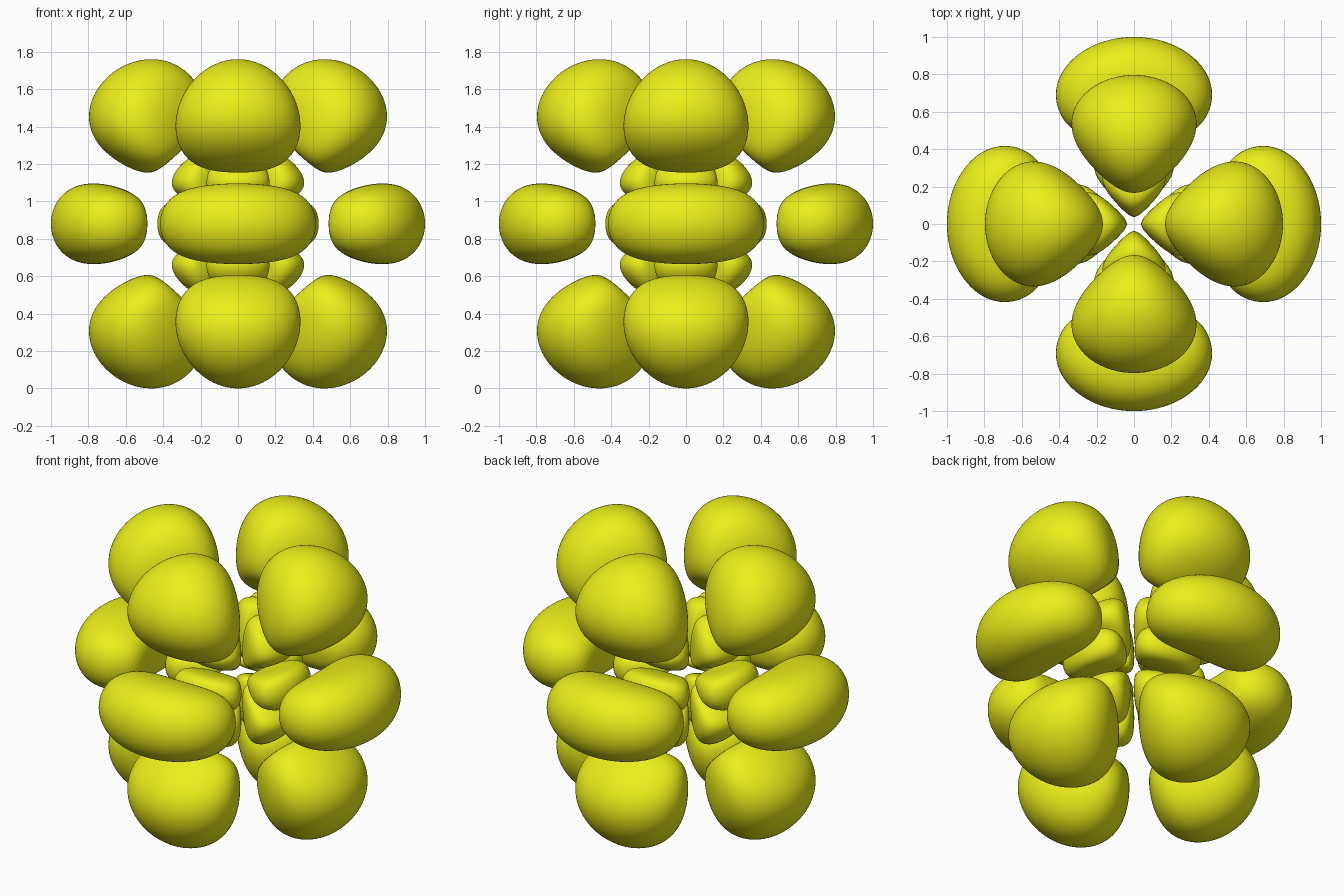
import bpy, bmesh, math
from mathutils import Vector

if "Cube" in bpy.data.objects:
    bpy.data.objects.remove(bpy.data.objects["Cube"])

SCALE = 1 / 21.47      # radial units to model units
LEVEL = 53.0           # surface level of the wave function
CENTRE_Z = 0.88

mat = bpy.data.materials.new("yellow")
mat.diffuse_color = (0.84, 0.86, 0.01, 1)
mat.use_nodes = True
mat.node_tree.nodes["Principled BSDF"].inputs["Base Color"].default_value = mat.diffuse_color


def field(p):
    """Absolute amplitude: two radial shells, three bands of four lobes."""
    r2 = p.length_squared
    r = math.sqrt(r2)
    return abs((p.x * p.x - p.y * p.y) * (7 * p.z * p.z - r2)
               * (10 - r) * math.exp(-r / 2))


def surface_distance(start, direction):
    """March out from a lobe's peak, then bisect to the surface."""
    step, a = 0.25, 0.0
    while field(start + direction * (a + step)) > LEVEL:
        a += step
    b = a + step
    for _ in range(16):
        m = (a + b) / 2
        if field(start + direction * m) > LEVEL:
            a = m
        else:
            b = m
    return a


def lobe_mesh(name, radius, cos_t, detail):
    """Sphere shrunk or stretched onto one closed lobe."""
    peak = Vector((radius * math.sqrt(1 - cos_t ** 2), 0, radius * cos_t))
    bm = bmesh.new()
    bmesh.ops.create_icosphere(bm, subdivisions=detail, radius=1)
    for v in bm.verts:
        d = v.co.normalized()
        v.co = (peak + d * surface_distance(peak, d)) * SCALE
    for f in bm.faces:
        f.smooth = True
    me = bpy.data.meshes.new(name)
    bm.to_mesh(me)
    bm.free()
    me.materials.append(mat)
    return me


def place(me, name, flip=0.0):
    """Four copies around the vertical axis."""
    for k in range(4):
        ob = bpy.data.objects.new(f"{name}_{k + 1}", me)
        ob.location = (0, 0, CENTRE_Z)
        ob.rotation_euler = (flip, 0, k * math.pi / 2)
        bpy.context.collection.objects.link(ob)


# Large outer shell and small inner shell
for shell, radius, detail in (("outer", 15.5, 5), ("inner", 5.53, 5)):
    # Middle ring of bent lobes
    place(lobe_mesh(shell + "_middle_lobe", radius, 0.0, detail), shell + "_middle_lobe")
    # Upper ring, flipped over for the lower ring
    tilted = lobe_mesh(shell + "_tilted_lobe", radius, math.sqrt(4 / 7), detail)
    place(tilted, shell + "_upper_lobe")
    place(tilted, shell + "_lower_lobe", math.pi)
